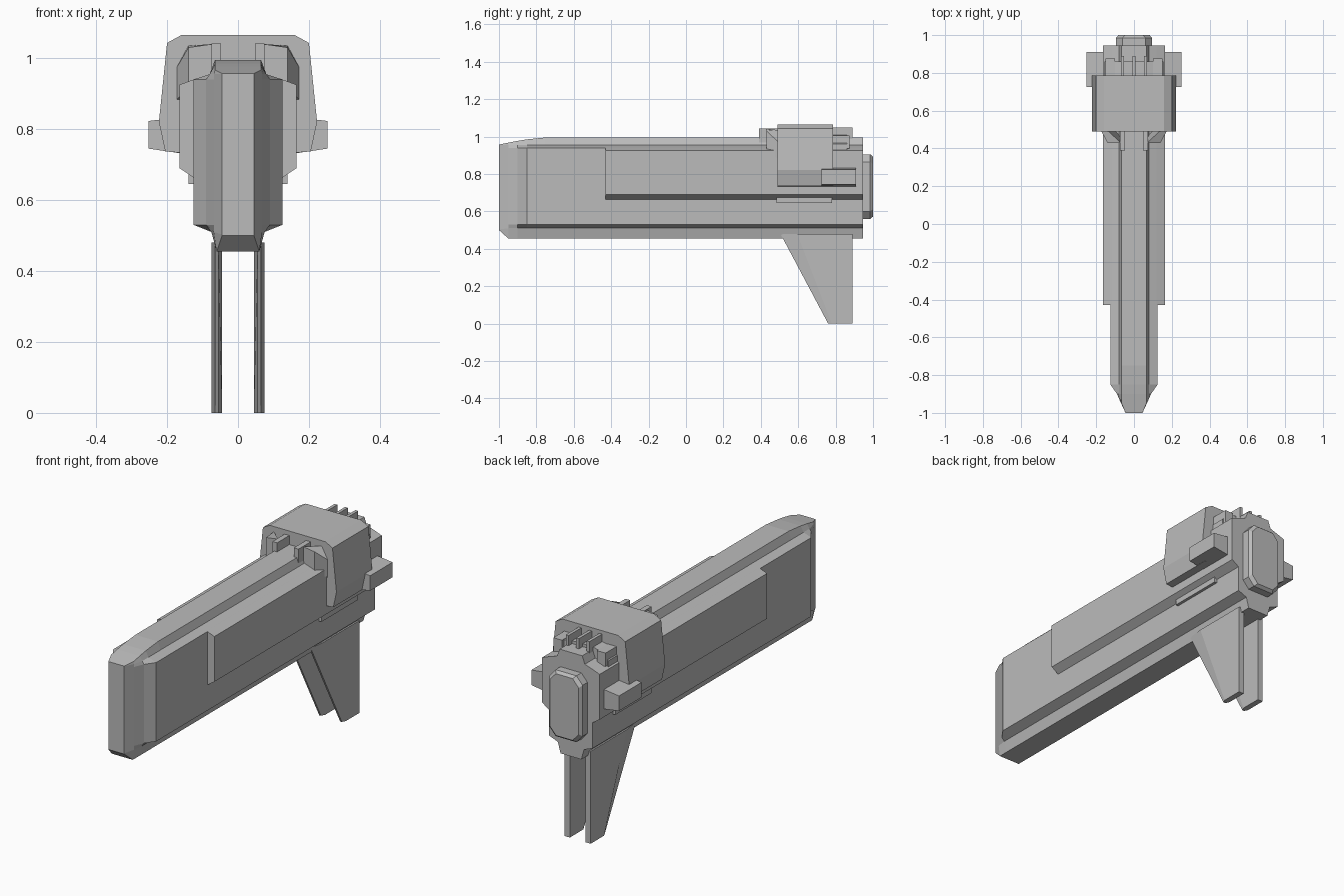
import bpy

if "Cube" in bpy.data.objects:
    bpy.data.objects.remove(bpy.data.objects["Cube"])

GREY = (0.5, 0.5, 0.5, 1)
mat = bpy.data.materials.new("plain grey")
mat.use_nodes = True
mat.diffuse_color = GREY
mat.node_tree.nodes["Principled BSDF"].inputs["Base Color"].default_value = GREY


def loft(name, rings):
    """Skin a row of closed rings and cap both ends."""
    n = len(rings[0])
    verts = [p for r in rings for p in r]
    faces = [(k * n + i, k * n + (i + 1) % n, (k + 1) * n + (i + 1) % n, (k + 1) * n + i)
             for k in range(len(rings) - 1) for i in range(n)]
    faces += [tuple(range(n))[::-1], tuple(range(len(verts) - n, len(verts)))]
    mesh = bpy.data.meshes.new(name)
    mesh.from_pydata(verts, [], faces)
    mesh.materials.append(mat)
    obj = bpy.data.objects.new(name, mesh)
    bpy.context.collection.objects.link(obj)
    # Make all normals point outwards
    bpy.context.view_layer.objects.active = obj
    obj.select_set(True)
    bpy.ops.object.mode_set(mode='EDIT')
    bpy.ops.mesh.select_all(action='SELECT')
    bpy.ops.mesh.normals_make_consistent(inside=False)
    bpy.ops.object.mode_set(mode='OBJECT')
    obj.select_set(False)
    return obj


def both(half, y):
    """Ring at y from the +x half of a symmetric section, bottom to top."""
    return [(x, y, z) for x, z in half] + [(-x, y, z) for x, z in reversed(half)]


def symmetric(name, sections):
    return loft(name, [both(half, y) for y, half in sections])


def box(name, x0, x1, y0, y1, z0, z1):
    return loft(name, [[(x0, y, z0), (x1, y, z0), (x1, y, z1), (x0, y, z1)] for y in (y0, y1)])


def mirror(obj):
    mod = obj.modifiers.new("mirror", 'MIRROR')
    mod.use_axis[0] = True
    return obj


# Long hull with a keel, a top ridge and a faceted nose
def hull_section(x, low, keel, high):
    shoulder = min(x, 0.08)
    return [(min(x, 0.06), low), (min(x, 0.075), keel), (x, keel + 0.02), (x, 0.94),
            (shoulder, 0.955), (min(x, 0.065), high)]


symmetric("hull", [
    (0.945, hull_section(0.125, 0.455, 0.51, 0.995)),
    (-0.75, hull_section(0.125, 0.455, 0.51, 0.995)),
    (-0.85, hull_section(0.125, 0.455, 0.51, 0.985)),
    (-0.9, hull_section(0.09, 0.455, 0.51, 0.977)),
    (-0.95, hull_section(0.068, 0.455, 0.51, 0.967)),
    (-1.0, hull_section(0.045, 0.5, 0.503, 0.957)),
])

# Armour on the flanks
flank = [(0.12, 0.66), (0.165, 0.69), (0.165, 0.925), (0.12, 0.942)]
symmetric("flank_armour", [(-0.43, flank), (0.945, flank)])

# Saddle housing over the rear
saddle = [(0.12, 0.73), (0.205, 0.737), (0.223, 0.82), (0.2, 1.043), (0.16, 1.065)]
symmetric("saddle_housing", [(0.49, saddle), (0.785, saddle)])
mirror(box("saddle_foot", 0.1, 0.14, 0.485, 0.78, 0.645, 0.68))

# Side lugs
lug = loft("side_lug", [[(0.15, y, 0.73), (0.252, y, 0.745), (0.252, y, 0.823), (0.15, y, 0.835)]
                        for y in (0.725, 0.91)])
mirror(lug)

# Faceted collars in front of the saddle, one on each side of the ridge
mirror(loft("front_collar", [
    [(0.07, 0.43, 0.92), (0.14, 0.43, 0.92), (0.14, 0.43, 1.03), (0.07, 0.43, 1.04)],
    [(0.07, 0.495, 0.88), (0.175, 0.495, 0.88), (0.175, 0.495, 0.97), (0.14, 0.495, 1.035)],
]))
mirror(box("front_fin", 0.048, 0.075, 0.39, 0.5, 0.95, 1.042))

# Raised rear deck with stepped shoulders
deck = [(0.155, 0.9), (0.155, 0.96), (0.11, 1.0), (0.06, 1.01)]
symmetric("rear_deck", [(0.77, deck), (0.86, deck)])
mirror(box("rear_knob", 0.1, 0.15, 0.78, 0.875, 0.935, 1.005))
for name, x in (("rear_fin_right", -0.06), ("rear_fin_centre", 0), ("rear_fin_left", 0.06)):
    box(name, x - 0.008, x + 0.008, 0.77, 0.89, 0.98, 1.048)

# Chamfered plate on the tail
def tail_section(s):
    return [(0.06 - s, 0.56 + s), (0.095 - s, 0.6 + s), (0.095 - s, 0.865 - s), (0.06 - s, 0.905 - s)]


symmetric("tail_plate", [(0.93, tail_section(0)), (0.985, tail_section(0)), (1.0, tail_section(0.012))])

# Pair of swept fins used as legs, with sharpened leading edges
def leg_ring(z, front, edge):
    half = [(0.005, front), (0.015, front + edge), (0.015, 0.89)]
    return [(0.06 + x, y, z) for x, y in half] + [(0.06 - x, y, z) for x, y in reversed(half)]


mirror(loft("leg_fin", [leg_ring(0, 0.76, 0.02), leg_ring(0.48, 0.505, 0.09)]))
